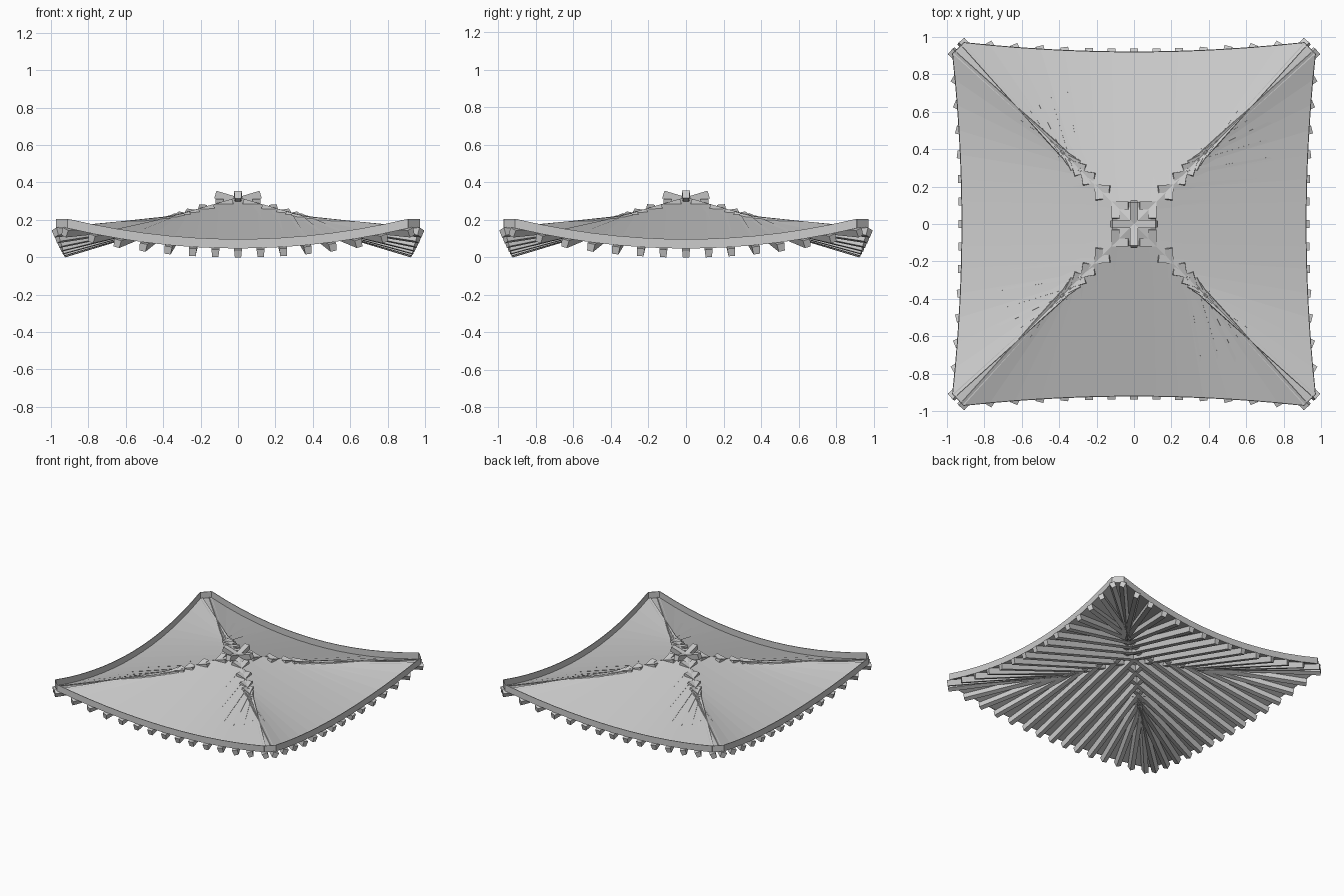
import bpy
import bmesh
from math import pi
from mathutils import Vector, Matrix

cube = bpy.data.objects.get("Cube")
if cube:
    bpy.data.objects.remove(cube)

grey = bpy.data.materials.new("plain grey")
grey.use_nodes = True
grey.diffuse_color = (0.6, 0.6, 0.6, 1)
grey.node_tree.nodes["Principled BSDF"].inputs["Base Color"].default_value = (0.6, 0.6, 0.6, 1)

UP = Vector((0, 0, 1))
EAVE_X = [0, 0.12, 0.24, 0.37, 0.50, 0.635, 0.77, 0.91]    # rafter spacing at the eave
HIP = [0, 0.10, 0.19, 0.26, 0.31, 0.34, 0.365, 0.38]       # where each meets the hip
OVERLAP = [0.12, 0.07, 0.06, 0.05, 0.05, 0.05, 0.05, 0.05]  # length past the hip
RIM = 0.05


def eave(x):
    """Eave curve of the back side, dipping in the middle."""
    s = (x / 0.91) ** 2
    return Vector((x, 0.92 + 0.05 * s, 0.047 + 0.108 * s))


def hip(t):
    return Vector((t, abs(t), 0.32 - 0.295 * abs(t)))


def finish(name, bm):
    mesh = bpy.data.meshes.new(name)
    bm.to_mesh(mesh)
    bm.free()
    mesh.materials.append(grey)
    obj = bpy.data.objects.new(name, mesh)
    bpy.context.collection.objects.link(obj)
    return obj


def face(bm, points):
    return bm.faces.new([bm.verts.new(p) for p in points])


def rafter(bm, x, t, overlap):
    """Tapered beam from past the hip to just outside the eave."""
    inner, outer = hip(t), eave(x)
    run = (outer - inner).normalized()
    tangent = eave(x + 0.01) - eave(x - 0.01)
    normal = tangent.cross(run).normalized()
    rings = []
    for p in (inner - run * overlap + UP * 0.001, outer + run * 0.018 - UP * 0.003):
        side = run.cross(normal).normalized()
        rings.append([bm.verts.new(p + side * w + normal * d) for w, d in
                      ((-0.021, 0), (0.021, 0), (0.017, -0.042), (-0.017, -0.042))])
    a, b = rings
    bm.faces.new(a)
    bm.faces.new(b[::-1])
    for i in range(4):
        j = (i + 1) % 4
        bm.faces.new((a[j], a[i], b[i], b[j]))


# Rafter positions across one whole side
across = [(-x, -t, o) for x, t, o in zip(EAVE_X[:0:-1], HIP[:0:-1], OVERLAP[:0:-1])]
across += list(zip(EAVE_X, HIP, OVERLAP))

for k, side_name in enumerate(("back", "left", "front", "right")):
    turn = Matrix.Rotation(-k * pi / 2, 4, "Z")

    # Rafters
    bm = bmesh.new()
    for x, t, o in across:
        rafter(bm, x, t, o)
    bmesh.ops.recalc_face_normals(bm, faces=bm.faces)
    bm.transform(turn)
    finish(side_name + "_rafters", bm)

    # Roof sheet, with the cut corner piece at one end
    bm = bmesh.new()
    for (x0, t0, _), (x1, t1, _) in zip(across, across[1:]):
        face(bm, (hip(t0), hip(t1), eave(x1), eave(x0)))
    end = eave(EAVE_X[-1])
    corner = Vector((end.y, end.x, end.z))
    face(bm, (hip(HIP[-1]), corner, end))
    bmesh.ops.remove_doubles(bm, verts=bm.verts, dist=0.0001)
    bmesh.ops.recalc_face_normals(bm, faces=bm.faces)
    if sum(f.normal.z for f in bm.faces) < 0:
        bmesh.ops.reverse_faces(bm, faces=bm.faces)
    bm.transform(turn)
    finish(side_name + "_roof_sheet", bm)

    # Thin eave board standing on the sheet edge, turning the corner
    bm = bmesh.new()
    line = [eave(x) for x, _, _ in across] + [corner]
    for p, q in zip(line, line[1:]):
        face(bm, (p, p + UP * RIM, q + UP * RIM, q))
    bmesh.ops.remove_doubles(bm, verts=bm.verts, dist=0.0001)
    bm.transform(turn)
    board = finish(side_name + "_eave_board", bm)
    solid = board.modifiers.new("thickness", "SOLIDIFY")
    solid.thickness = 0.005
    solid.offset = 0
